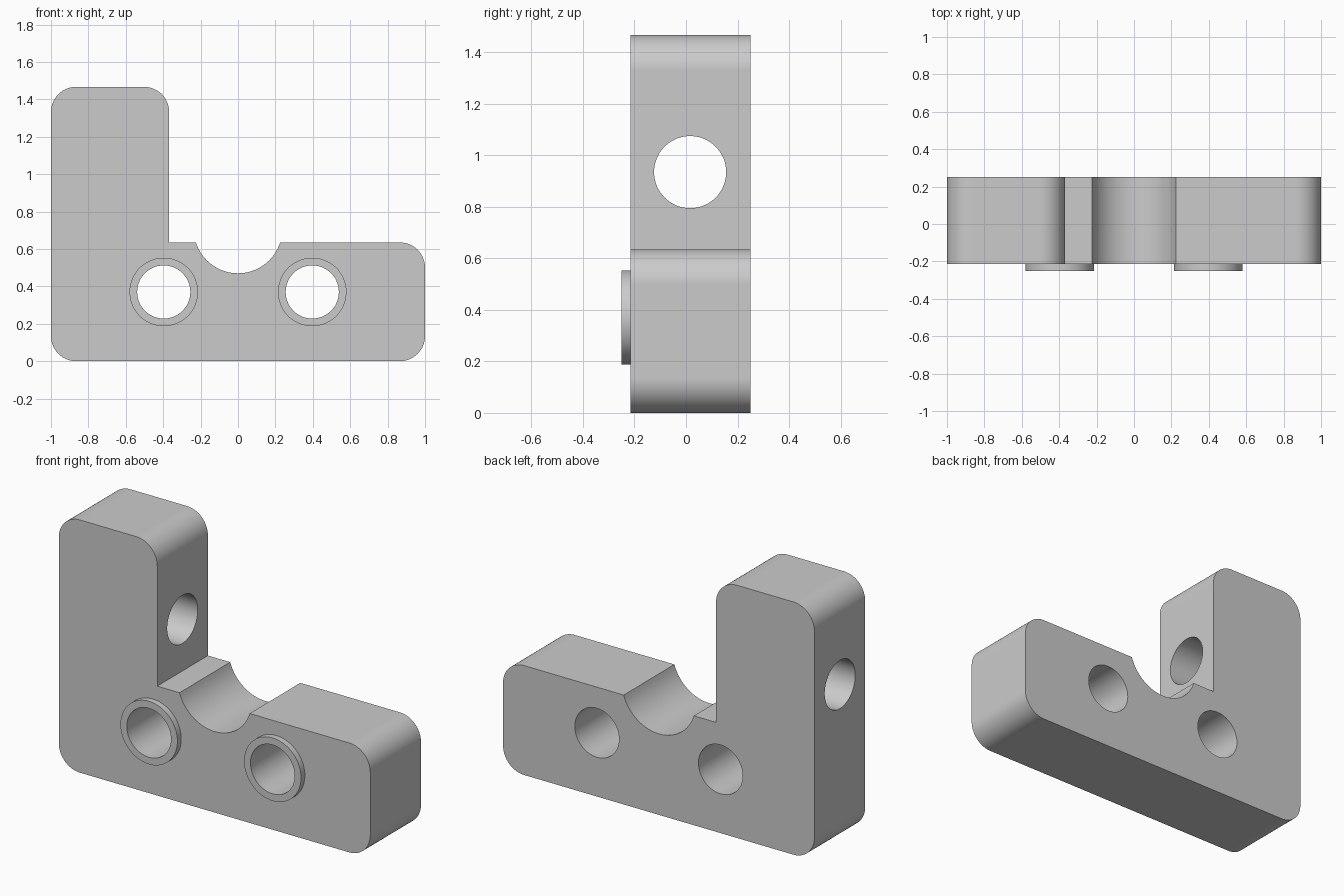
import bpy
import bmesh
from math import sin, cos, pi, radians, asin
from mathutils import Matrix, Vector

cube = bpy.data.objects.get("Cube")
if cube:
    bpy.data.objects.remove(cube, do_unlink=True)

FRONT, BACK = -0.215, 0.25
TOP, ARM_TOP, ARM_X = 0.635, 1.467, -0.368
FILLET = 0.135
HOLE_X, HOLE_Z = 0.397, 0.37

grey = bpy.data.materials.new("grey plastic")
grey.use_nodes = True
grey.diffuse_color = (0.6, 0.6, 0.6, 1)
grey.node_tree.nodes["Principled BSDF"].inputs["Base Color"].default_value = (0.6, 0.6, 0.6, 1)


def arc(cx, cz, r, start, end, steps):
    """Points along an arc in the x-z plane, angles in degrees."""
    angles = [radians(start + (end - start) * i / steps) for i in range(steps + 1)]
    return [(cx + r * cos(a), cz + r * sin(a)) for a in angles]


def add_object(name, bm):
    bmesh.ops.recalc_face_normals(bm, faces=bm.faces)
    mesh = bpy.data.meshes.new(name)
    bm.to_mesh(mesh)
    bm.free()
    mesh.materials.append(grey)
    ob = bpy.data.objects.new(name, mesh)
    bpy.context.collection.objects.link(ob)
    return ob


def cylinder(name, centre, radius, depth, axis):
    bm = bmesh.new()
    turn = Matrix.Rotation(pi / 2, 4, "X" if axis == "Y" else "Y")
    bmesh.ops.create_cone(bm, cap_ends=True, segments=72, radius1=radius, radius2=radius,
                          depth=depth, matrix=Matrix.Translation(centre) @ turn)
    return add_object(name, bm)


def combine(target, tool, operation):
    """Apply a boolean and discard the tool."""
    mod = target.modifiers.new("Boolean", "BOOLEAN")
    mod.object, mod.operation, mod.solver = tool, operation, "EXACT"
    bpy.context.view_layer.objects.active = target
    bpy.ops.object.modifier_apply(modifier=mod.name)
    bpy.data.objects.remove(tool, do_unlink=True)


# L-shaped bracket outline with rounded corners and a saddle notch
f = FILLET
saddle_r, saddle_z = 0.236, 0.706
dip = math_angle = asin((saddle_z - TOP) / saddle_r) * 180 / pi
outline = (arc(-1 + f, f, f, 180, 270, 16)
           + arc(1 - f, f, f, 270, 360, 16)
           + arc(1 - f, TOP - f, f, 0, 90, 16)
           + arc(0, saddle_z, saddle_r, -dip, dip - 180, 32)
           + [(ARM_X, TOP)]
           + arc(ARM_X - f, ARM_TOP - f, f, 0, 90, 16)
           + arc(-1 + f, ARM_TOP - f, f, 90, 180, 16))
bm = bmesh.new()
face = bm.faces.new([bm.verts.new((x, FRONT, z)) for x, z in outline])
swept = bmesh.ops.extrude_face_region(bm, geom=[face])["geom"]
bmesh.ops.translate(bm, vec=Vector((0, BACK - FRONT, 0)),
                    verts=[v for v in swept if isinstance(v, bmesh.types.BMVert)])
bracket = add_object("bracket", bm)

# Raised bosses and through holes, one pair on the front
for side in (-1, 1):
    boss = cylinder("boss", (side * HOLE_X, -0.2, HOLE_Z), 0.183, 0.1, "Y")
    combine(bracket, boss, "UNION")
    bore = cylinder("bore", (side * HOLE_X, 0, HOLE_Z), 0.142, 1, "Y")
    combine(bracket, bore, "DIFFERENCE")

# Cross hole through the upright arm
cross = cylinder("cross_bore", (-0.7, 0.016, 0.935), 0.14, 1, "X")
combine(bracket, cross, "DIFFERENCE")

# Smooth fillets and holes, flat faces kept crisp
bpy.ops.object.select_all(action="DESELECT")
bracket.select_set(True)
bpy.context.view_layer.objects.active = bracket
bpy.ops.object.shade_smooth_by_angle(angle=radians(30))
weighted = bracket.modifiers.new("Weighted Normal", "WEIGHTED_NORMAL")
weighted.keep_sharp = True
